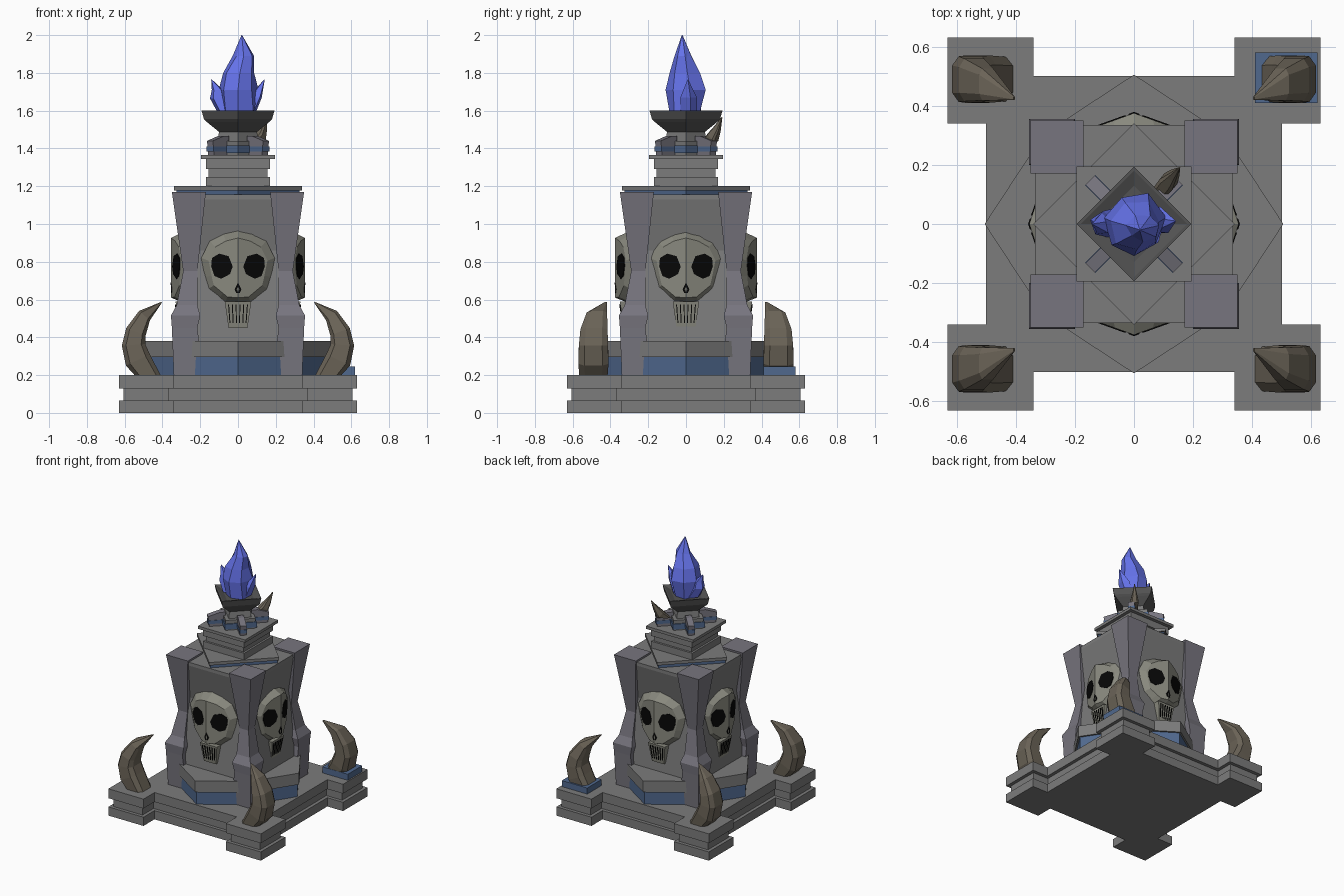
import bpy, bmesh, math, random
from mathutils import Vector, Matrix

if "Cube" in bpy.data.objects:
    bpy.data.objects.remove(bpy.data.objects["Cube"])

random.seed(4)


def material(name, *rgb):
    m = bpy.data.materials.new(name)
    m.diffuse_color = (*rgb, 1)
    m.use_nodes = True
    m.node_tree.nodes["Principled BSDF"].inputs["Base Color"].default_value = m.diffuse_color
    return m


STONE = material("stone", .2, .2, .2)
DARK = material("dark_stone", .085, .085, .085)
PILLAR = material("pillar_stone", .185, .178, .21)
BLUE = material("blue_trim", .08, .14, .27)
BONE = material("bone", .25, .25, .21)
HORN = material("horn", .145, .125, .095)
BLACK = material("black", .002, .002, .002)
FLAME = material("blue_flame", .13, .17, .82)

ONE = [Matrix()]
TURNS = [Matrix.Rotation(k * math.pi / 2, 4, 'Z') for k in range(4)]
CORNERS = [Matrix.Diagonal((sx, sy, 1, 1)) for sx in (1, -1) for sy in (1, -1)]
# skulls sit slightly deeper on the left and right
SKULLS = [Matrix.Diagonal((.945 if k % 2 else 1, 1, 1, 1)) @ M for k, M in enumerate(TURNS)]


def loft(name, rings, mat, copies=ONE):
    """Skin a stack of equal-length rings, cap the ends, repeat for each transform."""
    bm = bmesh.new()
    for M in copies:
        vs = [[bm.verts.new(M @ Vector(p)) for p in r] for r in rings]
        n = len(vs[0])
        for a, b in zip(vs, vs[1:]):
            for i in range(n):
                j = (i + 1) % n
                bm.faces.new((a[i], a[j], b[j], b[i]))
        bm.faces.new(vs[0])
        bm.faces.new(vs[-1])
    bmesh.ops.recalc_face_normals(bm, faces=bm.faces)
    me = bpy.data.meshes.new(name)
    bm.to_mesh(me)
    bm.free()
    me.materials.append(mat)
    ob = bpy.data.objects.new(name, me)
    bpy.context.collection.objects.link(ob)
    return ob


def square(h, z, cx=0, cy=0, hy=None):
    hy = hy or h
    return [(cx + sx * h, cy + sy * hy, z) for sx, sy in ((-1, -1), (1, -1), (1, 1), (-1, 1))]


def diamond(r, z):
    return [(r, 0, z), (0, r, z), (-r, 0, z), (0, -r, z)]


def four_fold(quarter, z):
    """Closed outline made from a quarter outline turned four times."""
    return [tuple(M @ Vector((x, y, z))) for M in TURNS for x, y in quarter]


def base_ring(d, z):
    a, o, c = .5 - d, .63 - d, .34 + d
    return four_fold([(a, c), (o, c), (o, o), (c, o), (c, a)], z)


# Stepped base with corner blocks
loft("base", [base_ring(d, z) for d, z in ((0, 0), (0, .065), (.025, .065), (.025, .13), (0, .13), (0, .2))], STONE)

# Eight-sided plinth
star = lambda k, z: four_fold([(.505 * k, 0), (.305 * k, .305 * k)], z)
loft("plinth_trim", [star(.97, .2), star(.97, .3)], BLUE)
loft("plinth", [star(1, .295), star(1, .38)], STONE)

# Waisted core and corner pillars
loft("core", [square(h, z) for h, z in ((.32, .3), (.32, .38), (.275, .86), (.335, 1.13), (.335, 1.155))], STONE)
pillar = [(.185, .34, .2), (.215, .35, .45), (.2, .355, .515), (.215, .325, .57), (.215, .29, .75), (.17, .35, 1.17)]
loft("pillars", [square((b - a) / 2, z, (a + b) / 2, (a + b) / 2) for a, b, z in pillar], PILLAR, CORNERS)

# Roof plates and stepped neck
loft("roof_trim", [diamond(.325, 1.15), diamond(.325, 1.18)], BLUE)
loft("roof_plate", [diamond(.34, 1.178), diamond(.34, 1.2)], STONE)
steps = [(.17, 1.19), (.17, 1.25), (.155, 1.25), (.155, 1.29), (.17, 1.29), (.17, 1.345), (.195, 1.345), (.195, 1.366)]
loft("neck_steps", [square(*s) for s in steps], STONE)
loft("neck_trim", [diamond(.155, 1.375), diamond(.155, 1.415)], BLUE)
loft("neck", [diamond(*s) for s in ((.145, 1.36), (.145, 1.44), (.11, 1.44), (.1, 1.49))], STONE)

# Diagonal brackets round the neck
diag = [Matrix.Rotation(math.pi / 4, 4, 'Z') @ M for M in TURNS]
loft("brackets", [square(.055, 1.36, .145, 0, .022), square(.06, 1.44, .15, 0, .022),
                  square(.02, 1.465, .11, 0, .022)], PILLAR, diag)
loft("bracket_trim", [square(.06, 1.385, .15, 0, .025), square(.06, 1.41, .15, 0, .025)], BLUE, diag)

# Fire bowl with shallow hollow
bowl = [(.085, 1.475), (.165, 1.54), (.18, 1.555), (.193, 1.6), (.18, 1.6), (.13, 1.585)]
loft("bowl", [diamond(*s) for s in bowl], DARK)


# Faceted flame: tongues made of jittered rings
def tongue(name, path, n):
    rings = []
    for x, y, z, rx, ry in path:
        ring = []
        for i in range(n):
            t = 2 * math.pi * (i + .25) / n
            k = random.uniform(.85, 1.12)
            ring.append((x + rx * k * math.cos(t), y + ry * k * math.sin(t), z))
        rings.append(ring)
    loft(name, rings, FLAME)


tongue("flame_main", [(0, 0, 1.585, .095, .09), (0, -.005, 1.71, .105, .115), (.01, -.01, 1.8, .085, .085),
                      (.03, -.015, 1.89, .055, .045), (.02, -.02, 2.0, .002, .002)], 7)
tongue("flame_left", [(-.06, .0, 1.59, .05, .05), (-.105, .0, 1.665, .045, .045), (-.11, .0, 1.71, .035, .035),
                      (-.14, .0, 1.765, .002, .002)], 5)
tongue("flame_right", [(.06, .01, 1.59, .04, .05), (.09, .01, 1.67, .04, .045), (.14, .01, 1.765, .002, .002)], 5)


# Horns: eight-sided rings swept along a curve in the xz plane
def horn_rings(path):
    rings = []
    for i, (x, z, w, y, d) in enumerate(path):
        p, q = path[max(i - 1, 0)], path[min(i + 1, len(path) - 1)]
        t = Vector((q[0] - p[0], 0, q[1] - p[1])).normalized()
        if i == 0:
            t = Vector((0, 0, 1))
        side = Vector((t.z, 0, -t.x))
        rings.append([Vector((x, y, z)) + side * w * a + Vector((0, d * b, 0)) for a, b in
                      ((1, .6), (.65, 1), (-.65, 1), (-1, .6), (-1, -.6), (-.65, -1), (.65, -1), (1, -.6))])
    return rings


horn = [(.475, .195, .068, .49, .075), (.53, .28, .07, .49, .08), (.553, .36, .062, .49, .077),
        (.54, .43, .055, .487, .072), (.495, .515, .038, .472, .054), (.405, .585, .003, .425, .006)]
loft("horns", horn_rings(horn), HORN, CORNERS)
loft("horn_socket", [square(.105, .2, .515, .495, .085), square(.105, .245, .515, .495, .085)], BLUE)

# Single small claw on one neck bracket
claw = [(.14, 1.43, .028, 0, .025), (.185, 1.46, .03, 0, .028), (.21, 1.5, .02, 0, .018), (.245, 1.565, .002, 0, .002)]
loft("claw", horn_rings(claw), HORN, [Matrix.Rotation(math.radians(51), 4, 'Z')])


# Skulls on all four sides
def face_y(x):
    return -.375 + .36 * abs(x)


half = [(.0, .97), (.08, .95), (.15, .91), (.195, .82), (.175, .72), (.16, .655), (.1, .605), (.07, .58), (.0, .575)]
outline = half + [(-x, z) for x, z in half[-2:0:-1]]


def skull_ring(k, y=None):
    return [(x * k, face_y(x * k) if y is None else y, .75 + (z - .75) * k) for x, z in outline]


ob = loft("skulls", [skull_ring(.97, -.24), skull_ring(1, -.285), skull_ring(.8)], BONE, SKULLS)
# split the folded face along the middle so both halves are flat
bm = bmesh.new()
bm.from_mesh(ob.data)
big = [f for f in bm.faces if len(f.verts) > 4]
for f in big:
    mid = sorted((v for v in f.verts if min(abs(v.co.x), abs(v.co.y)) < 1e-4), key=lambda v: v.co.z)
    bmesh.utils.face_split(f, mid[0], mid[-1])
bm.to_mesh(ob.data)
bm.free()


def inlay(name, pts, mat):
    loft(name, [[(x, face_y(x) + .04, z) for x, z in pts], [(x, face_y(x) - .004, z) for x, z in pts]], mat, SKULLS)


eye = [(.028, .775), (.05, .83), (.1, .843), (.138, .82), (.142, .775), (.125, .725), (.09, .71), (.042, .735)]
inlay("eye_right", eye, BLACK)
inlay("eye_left", [(-x, z) for x, z in eye], BLACK)
inlay("nose", [(0, .69), (.018, .655), (.01, .635), (-.01, .635), (-.018, .655)], BLACK)

# Jaw with tooth gaps
loft("jaws", [square(.05, .45, 0, -.29, .04), square(.07, .59, 0, -.295, .055)], BONE, SKULLS)
for i in range(6):
    x = (i - 2.5) * .02
    loft(f"tooth_gap_{i + 1}", [square(.0025, .475, x * .85, -.31, .027), square(.0025, .575, x, -.32, .034)],
         BLACK, SKULLS)
